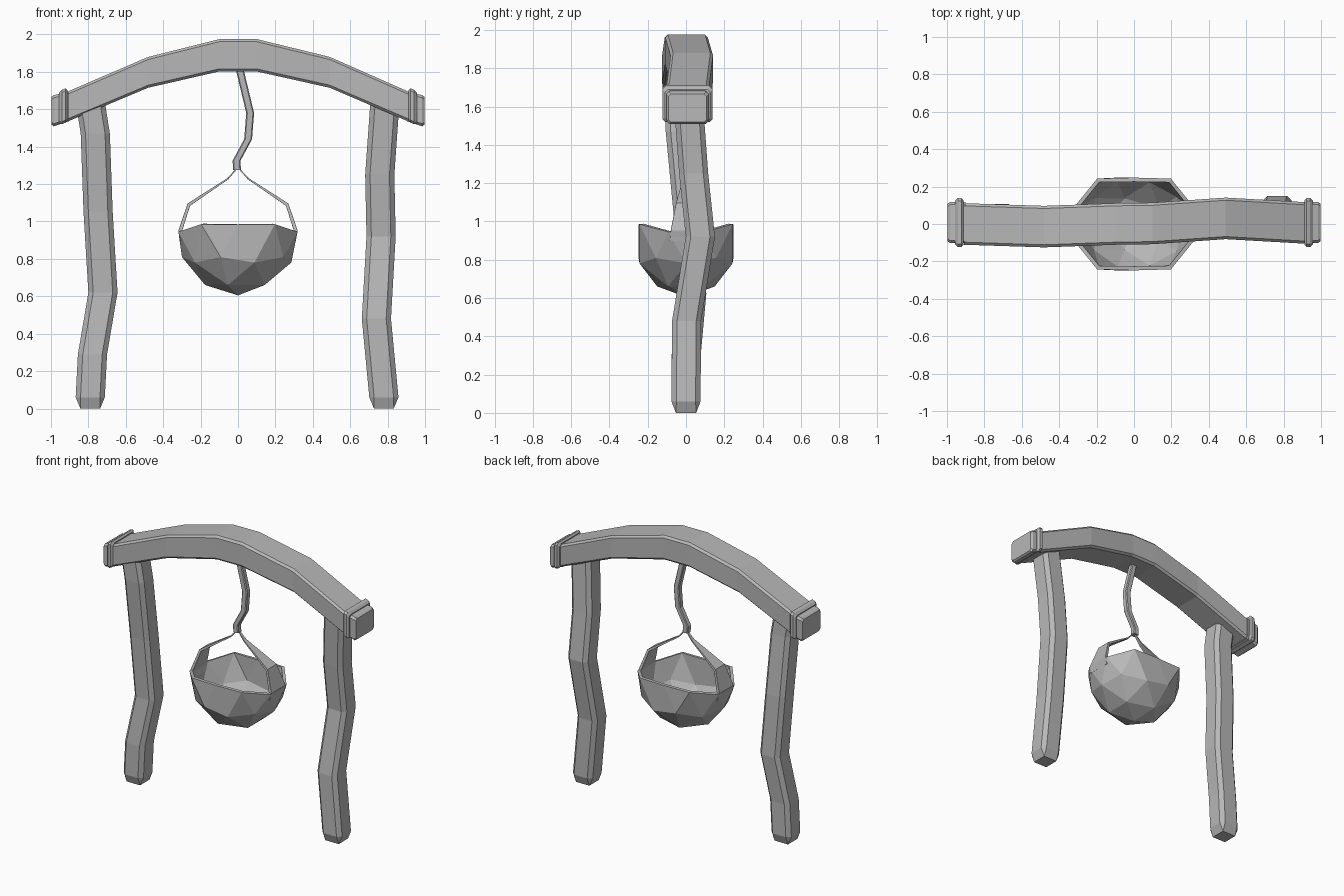
import bpy, bmesh, math
from mathutils import Vector

if "Cube" in bpy.data.objects:
    bpy.data.objects.remove(bpy.data.objects["Cube"])

stone = bpy.data.materials.new("grey")
stone.diffuse_color = (0.48, 0.48, 0.48, 1)
stone.use_nodes = True
stone.node_tree.nodes["Principled BSDF"].inputs["Base Color"].default_value = stone.diffuse_color


def finish(name, bm):
    bmesh.ops.remove_doubles(bm, verts=bm.verts, dist=0.0005)
    bmesh.ops.recalc_face_normals(bm, faces=bm.faces)
    mesh = bpy.data.meshes.new(name)
    bm.to_mesh(mesh)
    bm.free()
    mesh.materials.append(stone)
    obj = bpy.data.objects.new(name, mesh)
    bpy.context.collection.objects.link(obj)
    return obj


def section(center, u, v, hu, hv, c):
    """Chamfered rectangle: half sizes hu, hv along u, v; chamfer c."""
    pts = [(hu, -hv + c), (hu, hv - c), (hu - c, hv), (-hu + c, hv),
           (-hu, hv - c), (-hu, -hv + c), (-hu + c, -hv), (hu - c, -hv)]
    return [Vector(center) + Vector(u) * a + Vector(v) * b for a, b in pts]


def loft(name, rings):
    bm = bmesh.new()
    loops = [[bm.verts.new(p) for p in ring] for ring in rings]
    for a, b in zip(loops, loops[1:]):
        n = len(a)
        for i in range(n):
            bm.faces.new((a[i], a[(i + 1) % n], b[(i + 1) % n], b[i]))
    bm.faces.new(loops[0][::-1])
    bm.faces.new(loops[-1])
    return finish(name, bm)


X, Y, Z = (1, 0, 0), (0, 1, 0), (0, 0, 1)

# Crooked posts: bent columns with chamfered edges and a tapered foot
posts = {
    "left_post": [(-0.79, 0, 0.06), (-0.778, 0, 0.29), (-0.722, 0.03, 0.62),
                  (-0.748, 0.01, 1.05), (-0.763, -0.03, 1.47), (-0.79, -0.035, 1.64)],
    "right_post": [(0.78, 0, 0.06), (0.74, 0.003, 0.48), (0.765, 0.075, 0.92),
                   (0.758, 0.04, 1.25), (0.785, 0.012, 1.63)],
}
for name, path in posts.items():
    x, y, z = path[0]
    rings = [section((x, y, 0), X, Y, 0.053, 0.053, 0)]
    rings += [section(p, X, Y, 0.078, 0.076, 0.026) for p in path]
    loft(name, rings)

# Arched beam: x, y centre, bottom, top
beam = [(-0.91, 0.0, 1.535, 1.695), (-0.48, -0.014, 1.715, 1.88),
        (-0.1, 0.0, 1.802, 1.975), (0.1, 0.003, 1.802, 1.975),
        (0.49, 0.03, 1.715, 1.88), (0.91, 0.006, 1.535, 1.695)]
loft("arched_beam", [section((x, y, (b + t) / 2), Y, Z, 0.111, (t - b) / 2, 0.014)
                     for x, y, b, t in beam])

# Beam end blocks and the raised bands around them
for side, label in ((-1, "left"), (1, "right")):
    def end_ring(x, z, hy, hz):
        return section((side * x, 0.008, z), Y, Z, hy, hz, 0.014)
    loft(label + "_end_block", [end_ring(0.90, 1.617, 0.109, 0.08),
                                end_ring(0.985, 1.592, 0.109, 0.083),
                                end_ring(0.998, 1.592, 0.100, 0.074)])
    loft(label + "_band", [end_ring(0.912, 1.622, 0.118, 0.079),
                           end_ring(0.922, 1.620, 0.130, 0.092),
                           end_ring(0.942, 1.612, 0.130, 0.092),
                           end_ring(0.956, 1.607, 0.118, 0.082)])

# Bent hanging hook
hook = [(0.005, 0, 1.83), (0.065, 0, 1.58), (0.054, 0, 1.44),
        (-0.008, 0, 1.325), (-0.005, 0, 1.275)]
loft("hanging_hook", [section(p, X, Y, 0.021, 0.021, 0.006) for p in hook])

# Faceted bowl: lower half of a coarse sphere, squeezed front to back
bm = bmesh.new()
bmesh.ops.create_icosphere(bm, subdivisions=2, radius=1)
bmesh.ops.delete(bm, geom=[v for v in bm.verts if v.co.z > 0.01], context='VERTS')
for v in bm.verts:
    x, y, z = v.co
    rim = 0
    if abs(z) < 0.01:
        rim = -0.03 if abs(x) > 0.9 else 0.01
    v.co = (x * 0.335, max(-0.248, min(0.248, y * 0.3)), 0.975 + z * 0.37 + rim)
bowl = finish("bowl", bm)
for p in bowl.data.polygons:
    p.use_smooth = False
# shell faces outward, thickened inward
if sum(p.normal.z * p.area for p in bowl.data.polygons) > 0:
    bowl.data.flip_normals()
shell = bowl.modifiers.new("thickness", 'SOLIDIFY')
shell.thickness = 0.022
shell.offset = -1

# Tapering straps from bowl rim to hook: x, z, half width, half thickness
strap = [(0.300, 0.90, 0.085, 0.010), (0.309, 0.95, 0.080, 0.010),
         (0.263, 1.09, 0.052, 0.009), (0.055, 1.228, 0.014, 0.004),
         (0.004, 1.285, 0.006, 0.003)]
for side, label in ((-1, "left"), (1, "right")):
    rings = []
    for i, (x, z, w, t) in enumerate(strap):
        a, b = strap[max(i - 1, 0)], strap[min(i + 1, len(strap) - 1)]
        d = Vector((side * (b[0] - a[0]), 0, b[1] - a[1])).normalized()
        n = Vector((d.z, 0, -d.x))
        rings.append(section((side * x, 0, z), n, Y, t, w, t * 0.1))
    loft(label + "_strap", rings)
